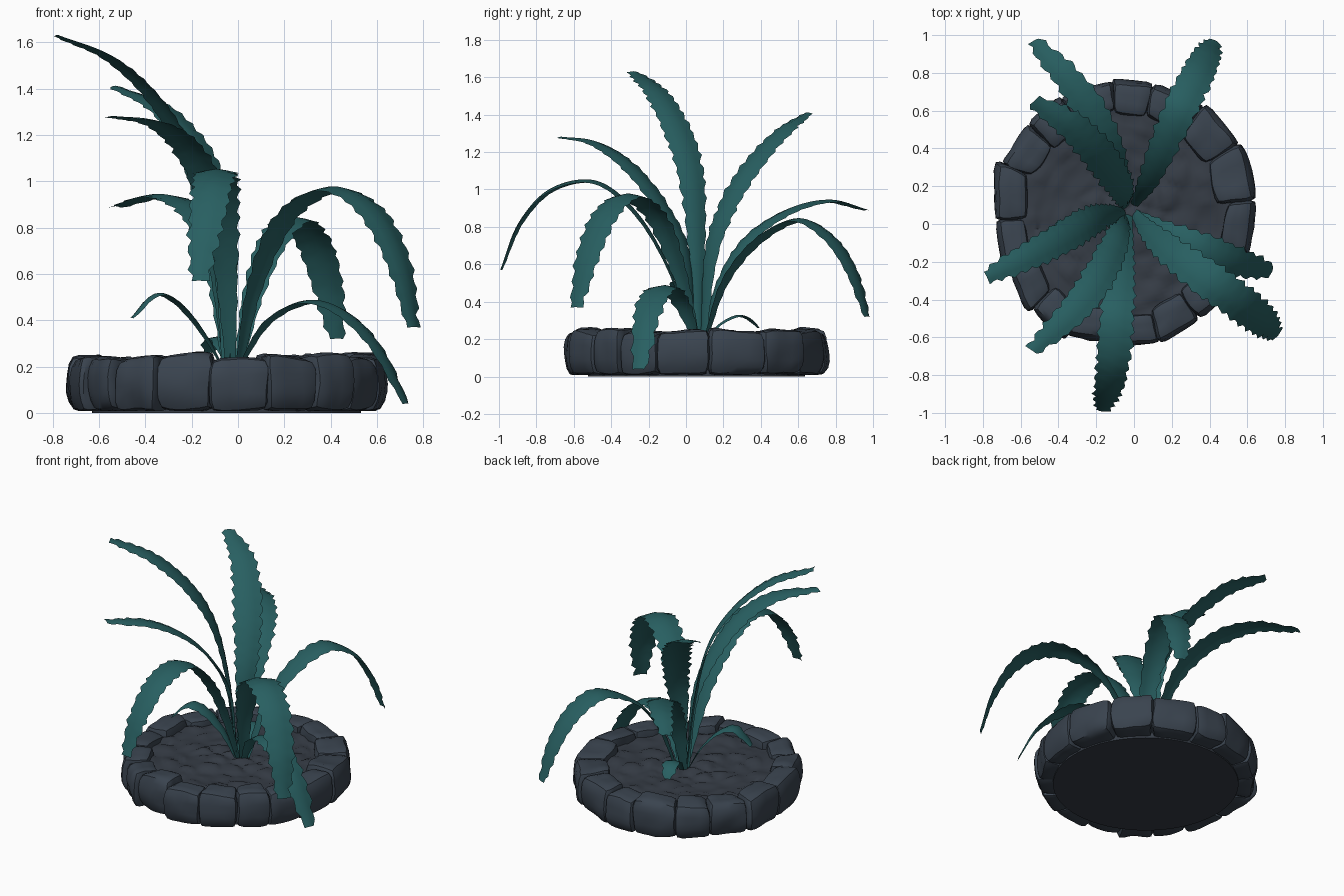
import bpy, bmesh, math, random
from mathutils import Vector, noise

if "Cube" in bpy.data.objects:
    bpy.data.objects.remove(bpy.data.objects["Cube"])

random.seed(7)
CX, CY = -0.05, 0.055          # centre of the stone ring


def material(name, rgb):
    m = bpy.data.materials.new(name)
    m.diffuse_color = (*rgb, 1)
    m.use_nodes = True
    m.node_tree.nodes["Principled BSDF"].inputs["Base Color"].default_value = m.diffuse_color
    return m


LEAF = material("teal leaf", (0.021, 0.115, 0.12))
STONE = material("slate stone", (0.042, 0.057, 0.078))
SOIL = material("dark soil", (0.036, 0.045, 0.060))


def finish(bm, name, mat, angle):
    bmesh.ops.recalc_face_normals(bm, faces=bm.faces)
    me = bpy.data.meshes.new(name)
    bm.to_mesh(me)
    bm.free()
    me.materials.append(mat)
    me.shade_smooth()
    me.set_sharp_from_angle(angle=math.radians(angle))
    ob = bpy.data.objects.new(name, me)
    bpy.context.collection.objects.link(ob)
    return ob


def spline(pts, t):
    """Catmull-Rom point at t in 0..1"""
    p = [2 * pts[0] - pts[1]] + pts + [2 * pts[-1] - pts[-2]]
    n = len(pts) - 1
    i = min(int(t * n), n - 1)
    f = t * n - i
    a, b, c, d = p[i:i + 4]
    return 0.5 * (2 * b + (c - a) * f + (2 * a - 5 * b + 4 * c - d) * f * f
                  + (3 * b - a - 3 * c + d) * f ** 3)


def leaf(name, coords, width):
    """Curved blade with a folded midrib and ragged edges"""
    pts = [Vector(c) for c in coords]
    d = pts[-1] - pts[0]
    side = Vector((-d.y, d.x, 0)).normalized()
    length = sum((b - a).length for a, b in zip(pts, pts[1:]))
    n = max(12, int(length * 34))
    bm = bmesh.new()
    rows = []
    for k in range(n + 1):
        t = k / n
        p = spline(pts, t)
        tan = (spline(pts, min(t + .01, 1)) - spline(pts, max(t - .01, 0))).normalized()
        up = tan.cross(side)
        # narrow stalk, broad middle, blunt tip
        w = width * (0.24 + 0.76 * math.sin(math.pi * min(t / 1.16, 1)) ** 1.1)
        if t > 0.9:
            w *= 1 - 2.5 * (t - 0.9)
        row = []
        for s in (-1, -.5, 0, .5, 1):
            q = w * s
            if abs(s) == 1:
                tooth = (k + (s > 0)) % 3 / 2 - 0.5
                q += s * min(t * 3, 1) * (tooth * 0.018 + random.uniform(-.005, .005)) * width / .09
            row.append(bm.verts.new(p + side * q - up * (0.2 * w * (abs(s) ** 1.3 - .4))))
        rows.append(row)
    for a, b in zip(rows, rows[1:]):
        for j in range(4):
            bm.faces.new((a[j], a[j + 1], b[j + 1], b[j]))
    finish(bm, name, LEAF, 50)


# Leaves: tall group on the left, drooping group on the right
leaf("leaf_tall", [(-.05, .07, .19), (-.11, .06, .7), (-.2, .03, 1.08), (-.34, -.05, 1.34),
                   (-.54, -.16, 1.53), (-.78, -.28, 1.63)], .085)
leaf("leaf_front_left", [(-.05, .05, .19), (-.06, 0, .65), (-.11, -.13, .92), (-.2, -.3, 1.13),
                         (-.34, -.48, 1.25), (-.54, -.67, 1.28)], .085)
leaf("leaf_front", [(-.03, .05, .19), (-.05, -.1, .6), (-.07, -.27, .88), (-.09, -.48, 1.04),
                    (-.11, -.72, 1.0), (-.14, -.89, .82), (-.17, -.99, .57)], .09)
leaf("leaf_front_right", [(0, .06, .19), (.07, -.03, .55), (.2, -.15, .85), (.4, -.3, .97),
                          (.58, -.43, .88), (.7, -.53, .65), (.76, -.59, .37)], .1)
leaf("leaf_low_right", [(0, .06, .19), (.12, -.02, .39), (.29, -.1, .48), (.45, -.17, .44),
                        (.6, -.22, .29), (.73, -.25, .04)], .085)
leaf("leaf_back_right", [(0, .1, .19), (.06, .2, .5), (.14, .38, .73), (.24, .6, .84),
                         (.33, .78, .74), (.39, .9, .55), (.43, .97, .32)], .09)
leaf("leaf_back", [(-.05, .09, .19), (-.07, .18, .5), (-.11, .33, .74), (-.2, .55, .89),
                   (-.35, .77, .94), (-.53, .97, .89)], .085)
leaf("leaf_back_left", [(-.04, .09, .19), (-.04, .13, .65), (-.08, .22, .92), (-.18, .36, 1.15),
                        (-.33, .52, 1.32), (-.53, .65, 1.41)], .09)
leaf("leaf_small_left", [(-.06, .06, .19), (-.15, .05, .35), (-.26, .01, .48),
                         (-.36, -.03, .51), (-.46, -.06, .41)], .06)
leaf("leaf_small_back", [(-.04, .1, .19), (-.06, .18, .28), (-.08, .27, .325),
                         (-.11, .34, .31), (-.13, .39, .26)], .05)


def stone(index, a0, half_angle):
    """Rounded block set tangentially in the ring"""
    bm = bmesh.new()
    bmesh.ops.create_cube(bm, size=2)
    bmesh.ops.subdivide_edges(bm, edges=bm.edges[:], cuts=5, use_grid_fill=True)
    outer, inner = random.uniform(.685, .72), random.uniform(.49, .54)
    top = random.uniform(.235, .262)
    lean = random.uniform(-.025, .025)
    tilt = random.uniform(-.012, .012)
    radial = Vector((math.cos(a0), math.sin(a0), 0))
    tangent = Vector((-radial.y, radial.x, 0))
    for v in bm.verts:
        c = v.co
        c = c / sum(abs(x) ** 7 for x in c) ** (1 / 7)
        r = (outer + inner) / 2 + c.y * (outer - inner) / 2 + lean * c.x
        if c.y > 0:
            r -= 0.025 * c.z * c.z
        z = max(.008, .006 + (c.z + 1) / 2 * (top - .006) + tilt * c.x * (c.z > 0))
        p = radial * r + tangent * (c.x * math.tan(half_angle) * 1.03 * r)
        nz = noise.noise_vector(Vector((p.x, p.y, z)) * 9 + Vector((index * 5, 0, 0)))
        p += nz * .012
        v.co = (CX + p.x * .985, CY + p.y * 1.01, max(.008, z + nz.z * .012))
    finish(bm, f"stone_{index:02d}", STONE, 35)


# Ring of uneven stones
spans = [random.uniform(.8, 1.25) for _ in range(17)]
total = sum(spans)
angle = 0.1
for i, s in enumerate(spans):
    half = math.pi * s / total
    stone(i, angle + half, half)
    angle += 2 * half

# Lumpy bed of soil inside the ring, with a flat underside
bm = bmesh.new()
SEG, RINGS = 72, 26


def bed_height(x, y):
    d = noise.voronoi(Vector((x * 8, y * 8, 0.3)))[0]
    return .185 + .022 * min((d[1] - d[0]) * 1.8, 1) + .015 * noise.noise(Vector((x * 4, y * 4, 2)))


loops = []
for k in range(1, RINGS + 1):
    r = .58 * k / RINGS
    loops.append([bm.verts.new((CX + r * math.cos(a), CY + r * math.sin(a),
                                bed_height(r * math.cos(a), r * math.sin(a))))
                  for a in (2 * math.pi * j / SEG for j in range(SEG))])
loops.append([bm.verts.new((v.co.x, v.co.y, 0)) for v in loops[-1]])
for a, b in zip(loops, loops[1:]):
    for j in range(SEG):
        bm.faces.new((a[j], b[j], b[(j + 1) % SEG], a[(j + 1) % SEG]))
mid = bm.verts.new((CX, CY, bed_height(0, 0)))
for j in range(SEG):
    bm.faces.new((mid, loops[0][j], loops[0][(j + 1) % SEG]))
bm.faces.new(loops[-1][::-1])
finish(bm, "soil_bed", SOIL, 40)
